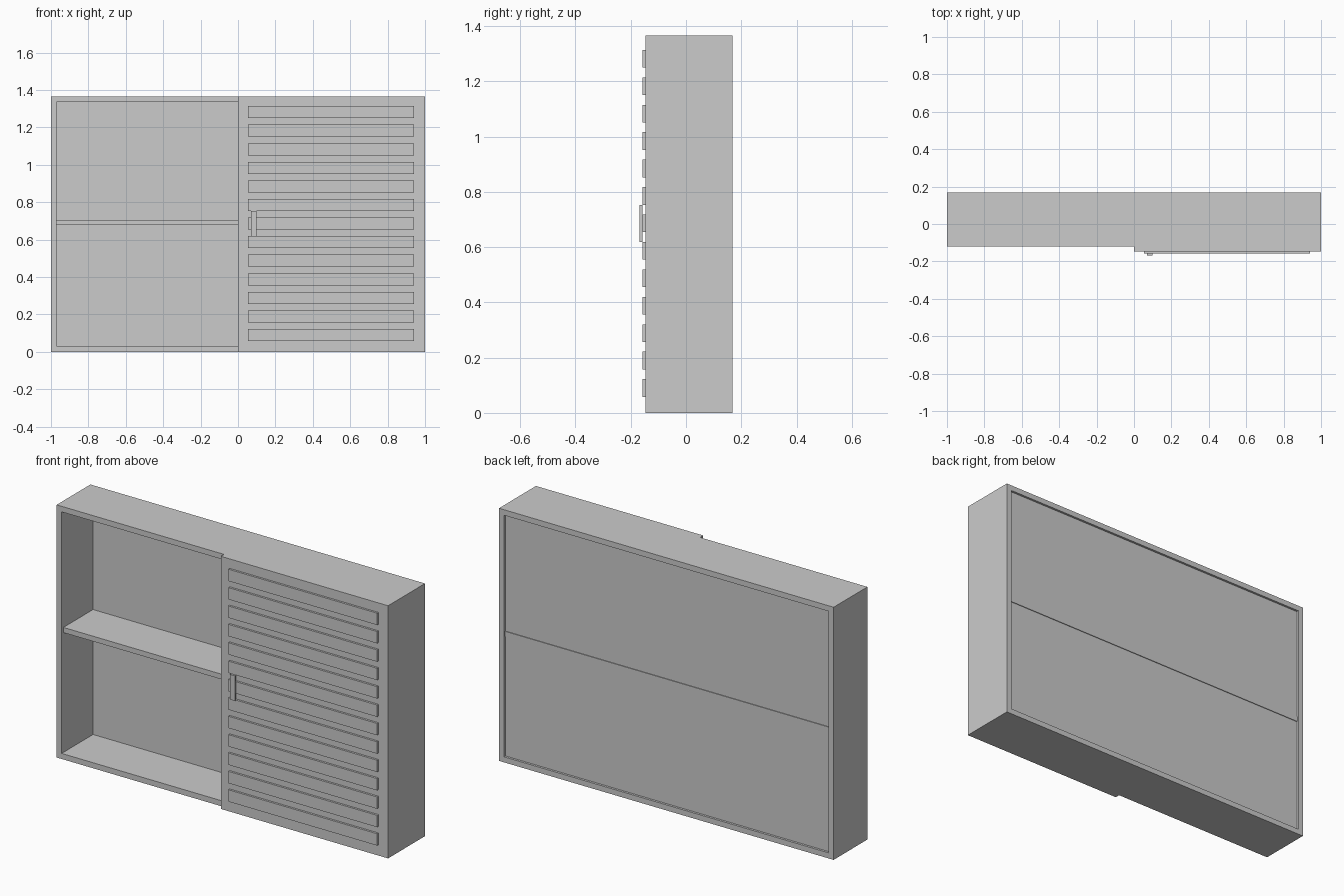
import bpy

if "Cube" in bpy.data.objects:
    bpy.data.objects.remove(bpy.data.objects["Cube"])

# Single flat colour
grey = bpy.data.materials.new("light grey")
grey.diffuse_color = (0.6, 0.6, 0.6, 1)
grey.use_nodes = True
grey.node_tree.nodes["Principled BSDF"].inputs["Base Color"].default_value = grey.diffuse_color

H = 1.365                    # overall height
T = 0.03                     # board thickness
FRONT, BACK = -0.12, 0.168   # carcass depth range
DOOR = -0.147                # front face of the door


def box(name, x, y, z):
    """Axis-aligned box from (min, max) pairs."""
    centre = [(a + b) / 2 for a, b in (x, y, z)]
    bpy.ops.mesh.primitive_cube_add(size=1, location=centre)
    ob = bpy.context.object
    ob.name = name
    ob.scale = [b - a for a, b in (x, y, z)]
    bpy.ops.object.transform_apply(location=False, rotation=False, scale=True)
    ob.data.materials.append(grey)
    return ob


# Carcass: side boards between full-width top and bottom boards
box("bottom_board", (-1, 1), (FRONT, BACK), (0, T))
box("top_board", (-1, 1), (FRONT, BACK), (H - T, H))
box("left_side", (-1, -1 + T), (FRONT, BACK), (T, H - T))
box("right_side", (1 - T, 1), (FRONT, BACK), (T, H - T))

# Thin back panel, set in slightly; the shelf just shows through it
box("back_panel", (-1 + T, 1 - T), (0.148, 0.156), (T, H - T))
box("shelf", (-1 + T, 1 - T), (-0.105, 0.16), (0.677, 0.705))

# Door over the right half, with raised slats
box("door", (0, 1), (DOOR, FRONT), (0, H))
for i in range(13):
    z = 0.058 + i * 0.0993
    box(f"slat_{i + 1}", (0.053, 0.942), (-0.158, DOOR), (z, z + 0.064))

# Handle bar resting on the slats
box("handle", (0.069, 0.1), (-0.168, -0.158), (0.618, 0.753))
